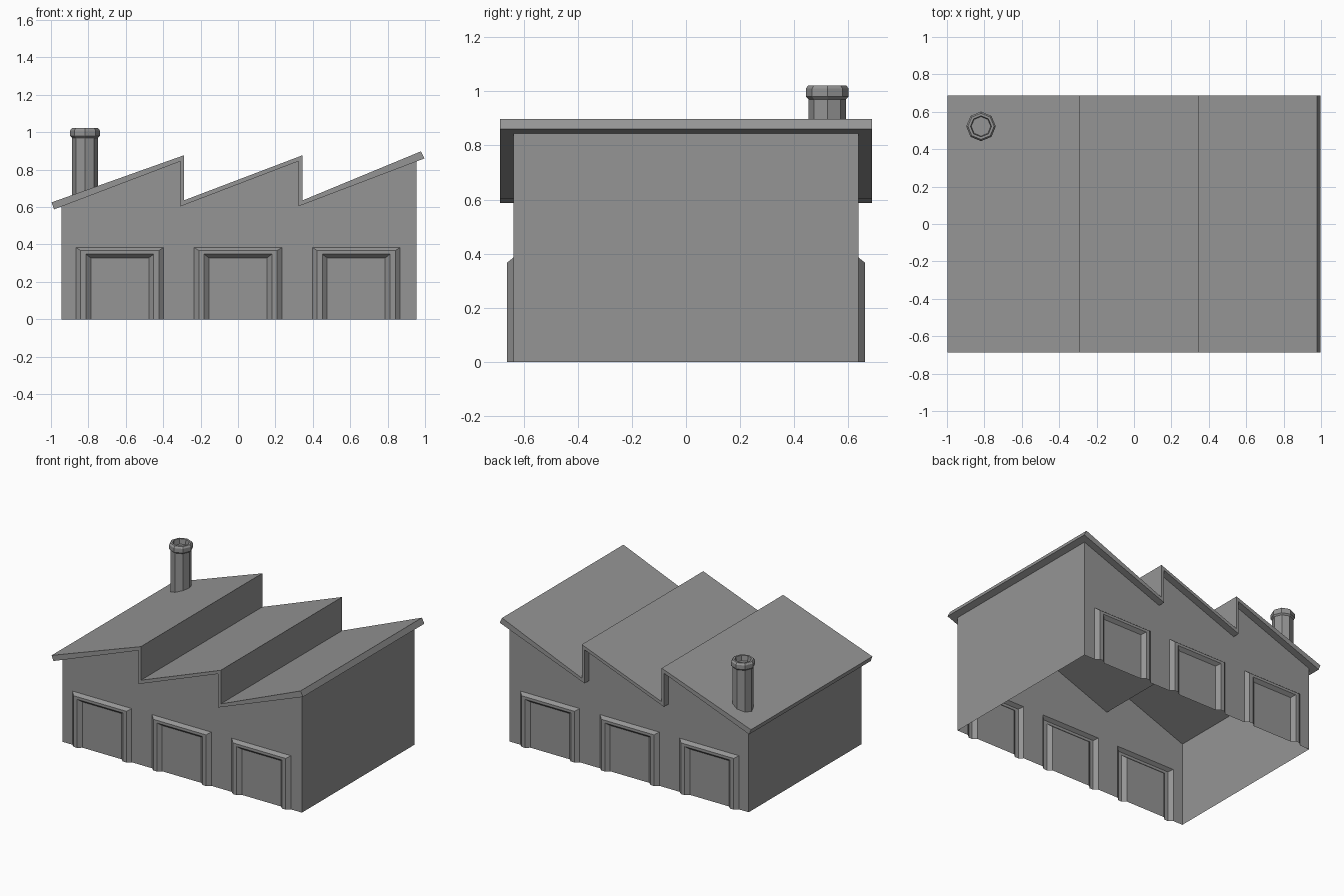
import bpy, bmesh, math

cube = bpy.data.objects.get("Cube")
if cube:
    bpy.data.objects.remove(cube, do_unlink=True)

GREY = (0.30, 0.30, 0.30, 1)
grey = bpy.data.materials.new("plain_grey")
grey.use_nodes = True
grey.diffuse_color = GREY
grey.node_tree.nodes["Principled BSDF"].inputs["Base Color"].default_value = GREY

WALL_Y, ROOF_Y = 0.638, 0.688
GATE_XS = (-0.632, 0.0, 0.632)
# Gate rings from wall to door panel: half width, height, depth outwards
GATE_RINGS = ((0.235, 0.385, 0), (0.209, 0.367, 0.023),
              (0.181, 0.348, 0.023), (0.155, 0.328, 0))
ROOF_TOP = [(-0.997, 0.625), (-0.289, 0.877), (-0.289, 0.636),
            (0.345, 0.877), (0.345, 0.636), (0.978, 0.898)]
ROOF_UNDER = [(-0.983, 0.588), (-0.307, 0.845), (-0.307, 0.604),
              (0.323, 0.845), (0.323, 0.604), (0.997, 0.86)]
WALL_TOP = [(-0.944, 0.603)] + ROOF_UNDER[1:5] + [(0.954, 0.844)]


def finish(name, bm):
    bmesh.ops.remove_doubles(bm, verts=bm.verts, dist=0.0002)
    bmesh.ops.recalc_face_normals(bm, faces=bm.faces)
    mesh = bpy.data.meshes.new(name)
    bm.to_mesh(mesh)
    bm.free()
    mesh.materials.append(grey)
    obj = bpy.data.objects.new(name, mesh)
    bpy.context.scene.collection.objects.link(obj)
    return obj


def face(bm, points):
    return bm.faces.new([bm.verts.new(p) for p in points])


def gate_path(cx, ring):
    w, h, d = ring
    return [(cx - w, d, 0), (cx - w, d, h), (cx + w, d, h), (cx + w, d, 0)]


# Walls: open-bottomed shell with three framed gates on both long sides
bm = bmesh.new()
for side in (-1, 1):
    def place(path):
        return [(x, side * (WALL_Y + d), z) for x, d, z in path]

    outline = [(x, 0, z) for x, z in WALL_TOP] + [(WALL_TOP[-1][0], 0, 0)]
    for cx in reversed(GATE_XS):
        outline += reversed(gate_path(cx, GATE_RINGS[0]))
    outline.append((WALL_TOP[0][0], 0, 0))
    face(bm, place(outline))
    for cx in GATE_XS:
        rings = [place(gate_path(cx, r)) for r in GATE_RINGS]
        for a, b in zip(rings, rings[1:]):
            for i in range(3):
                face(bm, [a[i], a[i + 1], b[i + 1], b[i]])
        face(bm, rings[-1])
for x, z in (WALL_TOP[0], WALL_TOP[-1]):
    face(bm, [(x, -WALL_Y, 0), (x, WALL_Y, 0), (x, WALL_Y, z), (x, -WALL_Y, z)])
finish("factory_walls", bm)

# Sawtooth roof: folded slab extruded along the depth
bm = bmesh.new()
slab = face(bm, [(x, -ROOF_Y, z) for x, z in ROOF_TOP + ROOF_UNDER[::-1]])
end = bmesh.ops.extrude_face_region(bm, geom=[slab], use_keep_orig=True)
moved = [v for v in end["geom"] if isinstance(v, bmesh.types.BMVert)]
bmesh.ops.translate(bm, verts=moved, vec=(0, 2 * ROOF_Y, 0))
finish("sawtooth_roof", bm)

# Chimney: octagonal lathe with a bevelled collar and sunken top
PROFILE = [(0.069, 0.63), (0.069, 0.97), (0.079, 0.98), (0.079, 1.01),
           (0.070, 1.022), (0.056, 1.022), (0.052, 0.985)]
SIDES = 8
bm = bmesh.new()
loops = [[(r * math.cos(math.tau * i / SIDES), r * math.sin(math.tau * i / SIDES), z)
          for i in range(SIDES)] for r, z in PROFILE]
for a, b in zip(loops, loops[1:]):
    for i in range(SIDES):
        j = (i + 1) % SIDES
        face(bm, [a[i], a[j], b[j], b[i]])
face(bm, loops[-1])
face(bm, loops[0][::-1])
finish("chimney", bm).location = (-0.818, 0.522, 0)
